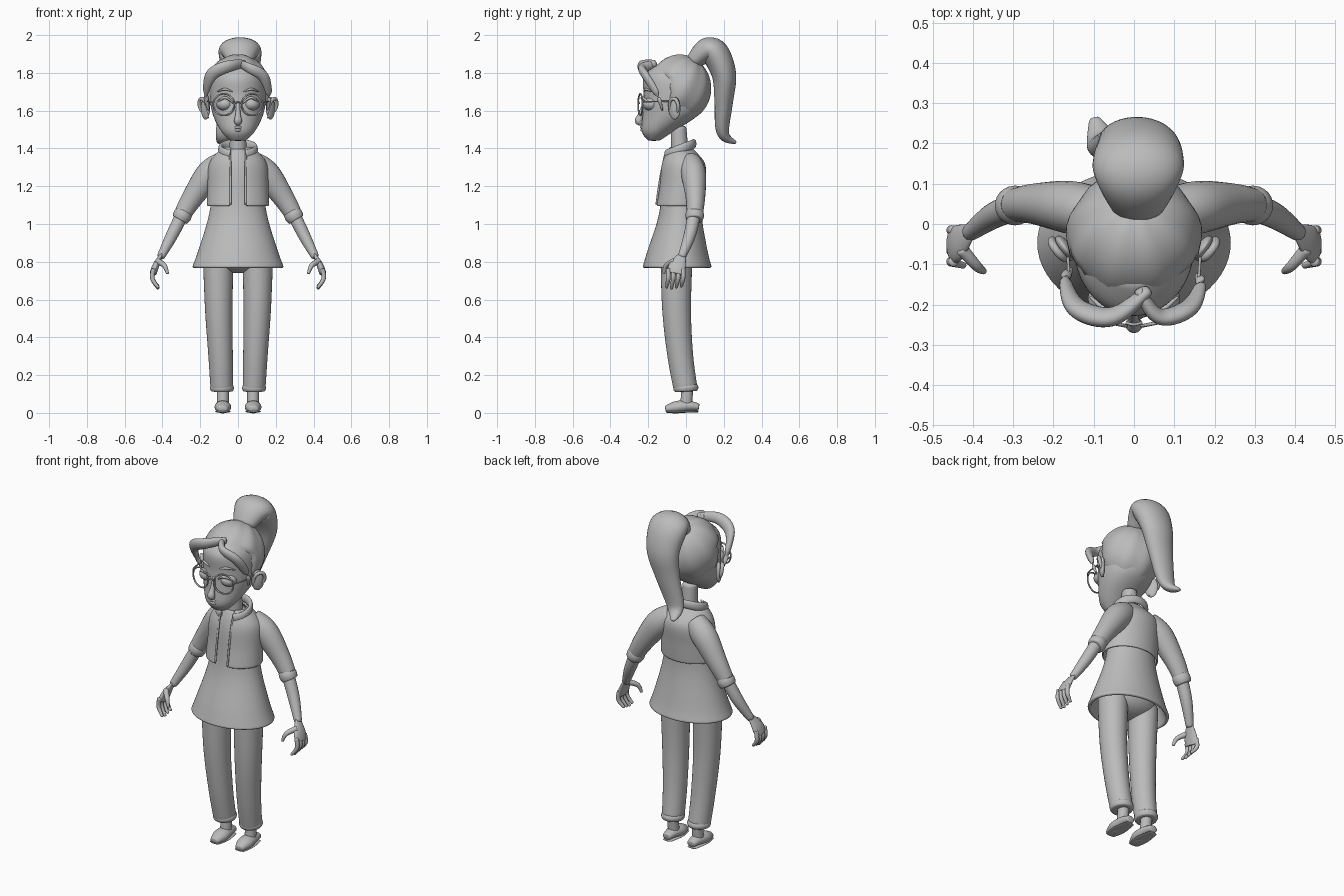
import bpy, math
from mathutils import Vector, Matrix

cube = bpy.data.objects.get("Cube")
if cube:
    bpy.data.objects.remove(cube)

GREY = (.5, .5, .5, 1)
clay = bpy.data.materials.new("plain grey")
clay.use_nodes = True
clay.diffuse_color = GREY
clay.node_tree.nodes["Principled BSDF"].inputs["Base Color"].default_value = GREY

ACROSS, DEPTH, UP = Vector((1, 0, 0)), Vector((0, 1, 0)), Vector((0, 0, 1))
SIDES = (("left", 1), ("right", -1))


def finish(ob, name, thickness=0, smooth=True):
    """Name, colour and smooth a part."""
    ob.name = name
    ob.data.materials.append(clay)
    if thickness:
        ob.modifiers.new("thickness", 'SOLIDIFY').thickness = thickness
    if smooth:
        modifier = ob.modifiers.new("smooth", 'SUBSURF')
        modifier.levels = modifier.render_levels = 1
    for polygon in ob.data.polygons:
        polygon.use_smooth = True
    return ob


def sample(keys, t):
    """Smooth curve through the keys, for numbers or vectors."""
    last = len(keys) - 1
    i = min(int(t * last), last - 1)
    f = t * last - i
    a, b, c, d = (keys[max(0, min(last, i + step))] for step in (-1, 0, 1, 2))
    return b + (c - a) * (f / 2) + (a*2 - b*5 + c*4 - d) * (f*f / 2) + (b*3 - a - c*3 + d) * (f*f*f / 2)


def spread(count):
    return [i / (count - 1) for i in range(count)]


def skin(name, rings, wrap=True, caps=True, thickness=0):
    """Join rings of points into one surface."""
    n = len(rings[0])
    verts = [point for ring in rings for point in ring]
    faces = []
    for start in range(0, len(verts) - n, n):
        for j in range(n if wrap else n - 1):
            k = (j + 1) % n
            faces.append((start + j, start + k, start + n + k, start + n + j))
    if caps:
        faces += [tuple(reversed(range(n))), tuple(range(len(verts) - n, len(verts)))]
    me = bpy.data.meshes.new(name)
    me.from_pydata(verts, [], faces)
    ob = bpy.data.objects.new(name, me)
    bpy.context.collection.objects.link(ob)
    return finish(ob, name, thickness)


def tube(name, path, radii, flat=1, ref=ACROSS, sign=1, n=12):
    """Tapered tube along a path; flat is the thickness relative to the width along ref."""
    path = [Vector((x * sign, y, z)) for x, y, z in path]
    ref = Vector((ref.x * sign, ref.y, ref.z))
    ts = spread(len(path) * 4)
    points = [sample(path, t) for t in ts]
    rings = []
    for i, (t, p) in enumerate(zip(ts, points)):
        tangent = (points[min(i + 1, len(ts) - 1)] - points[max(i - 1, 0)]).normalized()
        u = (ref - tangent * ref.dot(tangent)).normalized()
        v = tangent.cross(u) * flat
        r = sample(radii, t) * 1.02
        rings.append([p + (u * math.cos(w) + v * math.sin(w)) * r
                      for w in (math.tau * j / n for j in range(n))])
    return skin(name, rings)


def pair(part, *args, **options):
    for side, sign in SIDES:
        tube(side + "_" + part, *args, sign=sign, **options)


def stack(name, keys, gap=0, caps=True, thickness=0, n=28):
    """Level ovals (height, half width, centre y, half depth), with an optional front opening."""
    keys = [Vector(key) for key in keys]
    rings = []
    for t in spread(len(keys) * 4):
        z, width, y, depth = sample(keys, t)
        opening = math.asin(min(gap / width, .9))
        sweep = math.tau - opening * 2
        angles = [opening + sweep * j / (n - 1 if gap else n) for j in range(n)]
        rings.append([(width * math.sin(w), y - depth * math.cos(w), z) for w in angles])
    return skin(name, rings, not gap, caps, thickness)


def ball(name, location, scale, turn=0):
    bpy.ops.mesh.primitive_uv_sphere_add(segments=48, ring_count=24, location=location, rotation=(0, 0, turn))
    ob = bpy.context.object
    ob.scale = scale
    return finish(ob, name, smooth=False)


# Head, neck and face
stack("head", [(1.44, .04, -.17, .03), (1.49, .09, -.15, .085), (1.58, .135, -.08, .15),
               (1.68, .15, -.06, .165), (1.78, .14, -.06, .165), (1.85, .09, -.05, .1)])
tube("neck", [(0, -.03, 1.34), (0, -.04, 1.52)], (.048, .042))
tube("nose", [(0, -.215, 1.65), (0, -.24, 1.58), (0, -.25, 1.545), (0, -.225, 1.53)], (.01, .014, .022, .01))
tube("upper_lip", [(-.035, -.215, 1.51), (0, -.237, 1.512), (.035, -.215, 1.51)], (.003, .007, .003), ref=UP)
tube("lower_lip", [(-.03, -.215, 1.5), (0, -.235, 1.497), (.03, -.215, 1.5)], (.003, .008, .003), ref=UP)
pair("eyelid", [(.025, -.22, 1.64), (.07, -.233, 1.67), (.11, -.195, 1.64)], (.004, .008, .004), ref=UP)
pair("eyebrow", [(.03, -.222, 1.7), (.07, -.213, 1.714), (.11, -.18, 1.7)], (.003, .007, .003), ref=UP)
pair("ear_rim", [(.155, -.085, 1.58), (.175, -.085, 1.65), (.2, -.055, 1.66), (.2, -.04, 1.61), (.155, -.07, 1.56)],
     (.005, .01, .01, .005), ref=DEPTH)
for side, sign in SIDES:
    ball(side + "_eye", (.07 * sign, -.185, 1.635), (.044, .044, .036))
    ball(side + "_ear", (.172 * sign, -.06, 1.613), (.016, .036, .06), turn=-.6 * sign)

# Glasses
for side, sign in SIDES:
    bpy.ops.mesh.primitive_torus_add(location=(.075 * sign, -.242, 1.632), rotation=(math.pi / 2, 0, .2 * sign),
                                     major_radius=.057, minor_radius=.0045, minor_segments=8)
    finish(bpy.context.object, side + "_glasses_rim", smooth=False)
pair("glasses_arm", [(.13, -.23, 1.645), (.155, -.19, 1.648), (.165, -.07, 1.65)], (.004, .004), ref=UP, n=8)
tube("glasses_bridge", [(-.02, -.245, 1.637), (0, -.25, 1.645), (.02, -.245, 1.637)], (.004, .004), ref=UP, n=8)

# Swept-back hair with grooves running towards the tie, tucked in behind the face
cap = ball("hair_cap", (0, -.035, 1.72), (1, 1, 1))
tilt = Matrix.Rotation(-.55, 3, 'X')
for vertex in cap.data.vertices:
    x, y, z = vertex.co
    groove = 1 + .018 * math.sin(math.atan2(y, x) * 9) * math.hypot(x, y)
    x, y, z = tilt @ vertex.co * groove
    tuck = .85 if y < -.3 and z < .35 else 1
    vertex.co = (x * .168 * tuck, y * .166 * tuck, z * .178)

# Fringe strands, parted off centre
tube("right_fringe", [(.04, -.16, 1.85), (-.05, -.23, 1.835), (-.14, -.21, 1.79), (-.17, -.14, 1.69),
                      (-.155, -.11, 1.6)], (.02, .033, .034, .02, .005), flat=.7, ref=UP - DEPTH * .4)
tube("left_fringe", [(.01, -.16, 1.85), (.06, -.23, 1.825), (.135, -.21, 1.78), (.165, -.15, 1.68),
                     (.155, -.125, 1.6)], (.02, .028, .03, .018, .005), flat=.7, ref=UP - DEPTH * .4)

# Ponytail
tube("ponytail", [(.01, .03, 1.85), (.01, .13, 1.925), (.01, .2, 1.8), (-.02, .2, 1.65),
                  (-.07, .195, 1.48), (-.1, .265, 1.43)], (.06, .113, .1, .075, .05, .012), flat=.66, n=16)

# Tunic, open jacket and collar
stack("tunic", [(.77, .245, -.047, .185), (.86, .212, -.045, .16), (1.06, .152, -.03, .112),
                (1.3, .12, -.02, .1), (1.4, .05, -.035, .05)], caps=False, thickness=.02)
stack("jacket", [(1.095, .167, -.035, .127), (1.2, .162, -.023, .122), (1.31, .157, -.015, .12),
                 (1.37, .12, -.025, .09), (1.41, .07, -.035, .06)], gap=.038, caps=False, thickness=.01)
sweep = [.45 + t * (math.tau - .9) for t in spread(12)]
tube("collar", [(.093 * math.sin(w), -.035 - .078 * math.cos(w), 1.395 - .03 * math.cos(w)) for w in sweep],
     (.025, .025), flat=.5, ref=UP)
pair("lapel", [(.042, -.11, 1.37), (.04, -.135, 1.25), (.04, -.157, 1.1)], (.006, .006), n=8)

# Sleeves, cuffs and forearms
pair("sleeve", [(.07, .02, 1.325), (.15, .04, 1.265), (.24, .05, 1.14), (.295, .047, 1.05)],
     (.06, .068, .053, .043), flat=1.1, ref=DEPTH)
pair("cuff", [(.28, .047, 1.07), (.31, .045, 1.02)], (.044, .051, .044), ref=DEPTH)
pair("forearm", [(.285, .047, 1.07), (.35, .02, .94), (.412, -.025, .82)], (.036, .033, .021), ref=DEPTH)

# Hands
pair("palm", [(.405, -.018, .84), (.435, -.045, .78), (.45, -.056, .735)], (.02, .046, .046), flat=.4, ref=DEPTH)
for i, finger in enumerate(("index", "middle", "ring", "little")):
    y, lift = .026 * i - .094, .006 * abs(i - 1)
    pair(finger + "_finger", [(.447, y, .765), (.453, y, .71), (.42, y - .01, .655 + lift)],
         (.013, .013, .008), ref=DEPTH, n=8)
pair("thumb", [(.43, -.06, .805), (.39, -.105, .78), (.372, -.118, .735)], (.018, .014, .008), ref=DEPTH, n=8)

# Hips, trousers, ankles and shoes
ball("hips", (0, -.05, .83), (.17, .11, .09))
pair("trouser_leg", [(.105, -.05, .85), (.102, -.05, .55), (.092, -.03, .3), (.085, 0, .115)],
     (.082, .073, .065, .06), flat=1.05, n=16)
pair("trouser_hem", [(.085, -.002, .15), (.085, 0, .112)], (.058, .064, .056), flat=1.05, n=16)
pair("ankle", [(.08, .008, .14), (.08, 0, .03)], (.032, .032))
pair("shoe", [(.08, .07, .03), (.08, .02, .036), (.08, -.05, .03), (.082, -.11, .018)],
     (.025, .037, .045, .024), flat=.75)
pair("shoe_sole", [(.08, .068, .007), (.08, -.03, .007), (.082, -.108, .007)], (.027, .043, .03), flat=.16)
